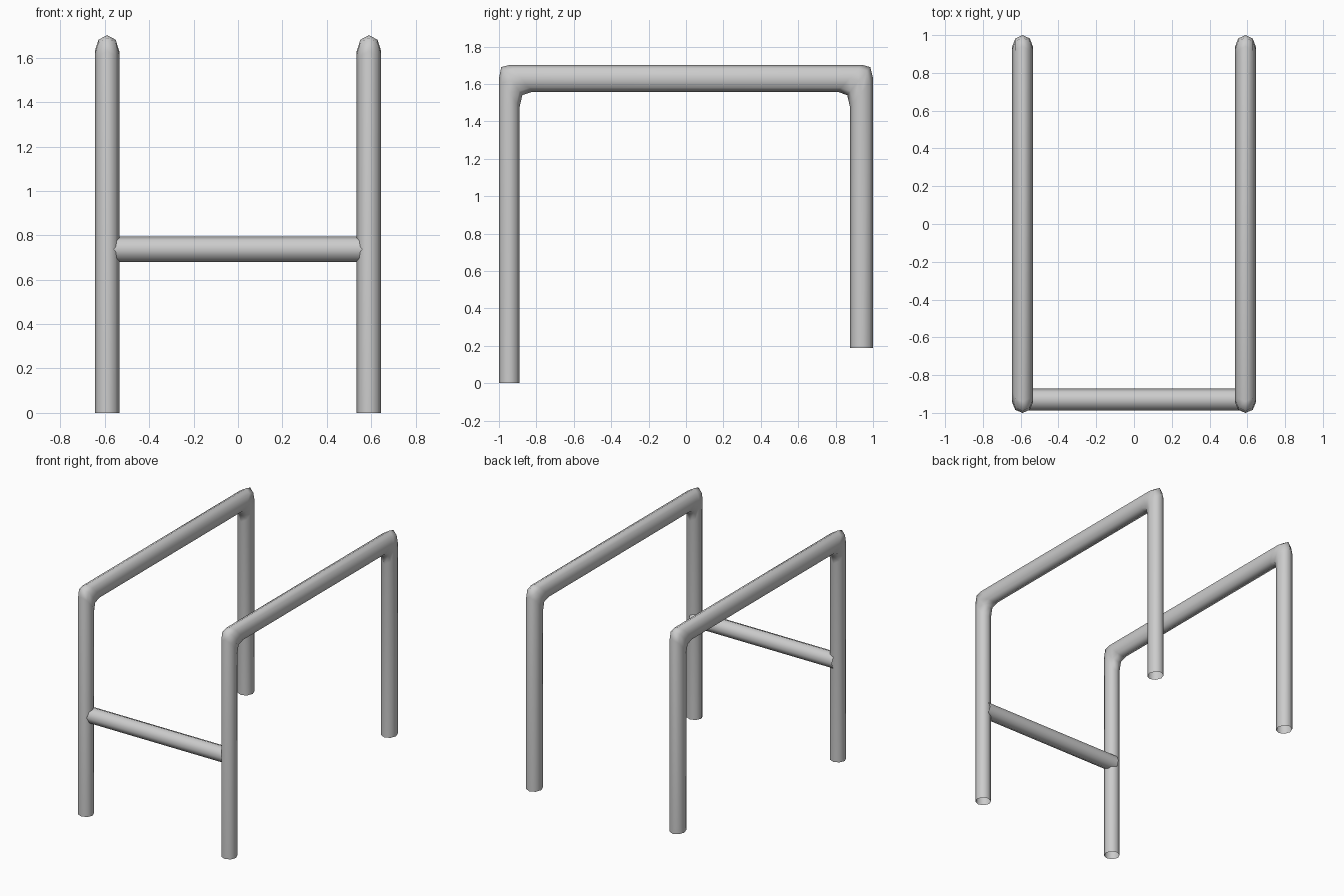
import bpy, bmesh, math
from mathutils import Vector

if "Cube" in bpy.data.objects:
    bpy.data.objects.remove(bpy.data.objects["Cube"])

SIDES = 8
R = 0.055
X = 0.59


def tube(name, rings):
    """Open smooth tube; each ring is (centre, axis_a, axis_b) of an ellipse."""
    bm = bmesh.new()
    loops = []
    for c, a, b in rings:
        loops.append([bm.verts.new(c + a * math.cos(t) + b * math.sin(t))
                      for t in (2 * math.pi * i / SIDES for i in range(SIDES))])
    for r0, r1 in zip(loops, loops[1:]):
        for i in range(SIDES):
            j = (i + 1) % SIDES
            bm.faces.new((r0[i], r0[j], r1[j], r1[i])).smooth = True
    bmesh.ops.recalc_face_normals(bm, faces=bm.faces)
    me = bpy.data.meshes.new(name)
    bm.to_mesh(me)
    bm.free()
    ob = bpy.data.objects.new(name, me)
    bpy.context.collection.objects.link(ob)
    return ob


# Bent side frame: outer and inner (y, z) points of each ring along the pipe
profile = [
    ((-1.0, 0.0), (-0.89, 0.0)),
    ((-1.0, 1.63), (-0.89, 1.475)),
    ((-0.988, 1.69), (-0.875, 1.54)),
    ((-0.94, 1.702), (-0.82, 1.558)),
    ((0.94, 1.702), (0.81, 1.558)),
    ((0.985, 1.69), (0.862, 1.54)),
    ((1.0, 1.63), (0.877, 1.475)),
    ((1.0, 0.187), (0.877, 0.187)),
]
rings = []
for o, i in profile:
    outer, inner = Vector((X, *o)), Vector((X, *i))
    rings.append(((outer + inner) / 2, (outer - inner) / 2, Vector((R, 0, 0))))
frame = tube("side_frames", rings)
mirror = frame.modifiers.new("Mirror", 'MIRROR')
mirror.use_mirror_merge = False

# Front crossbar joining the two front legs
r = 0.058
tube("front_crossbar", [(Vector((x, -0.93, 0.737)), Vector((0, r, 0)), Vector((0, 0, r)))
                        for x in (-X, X)])
